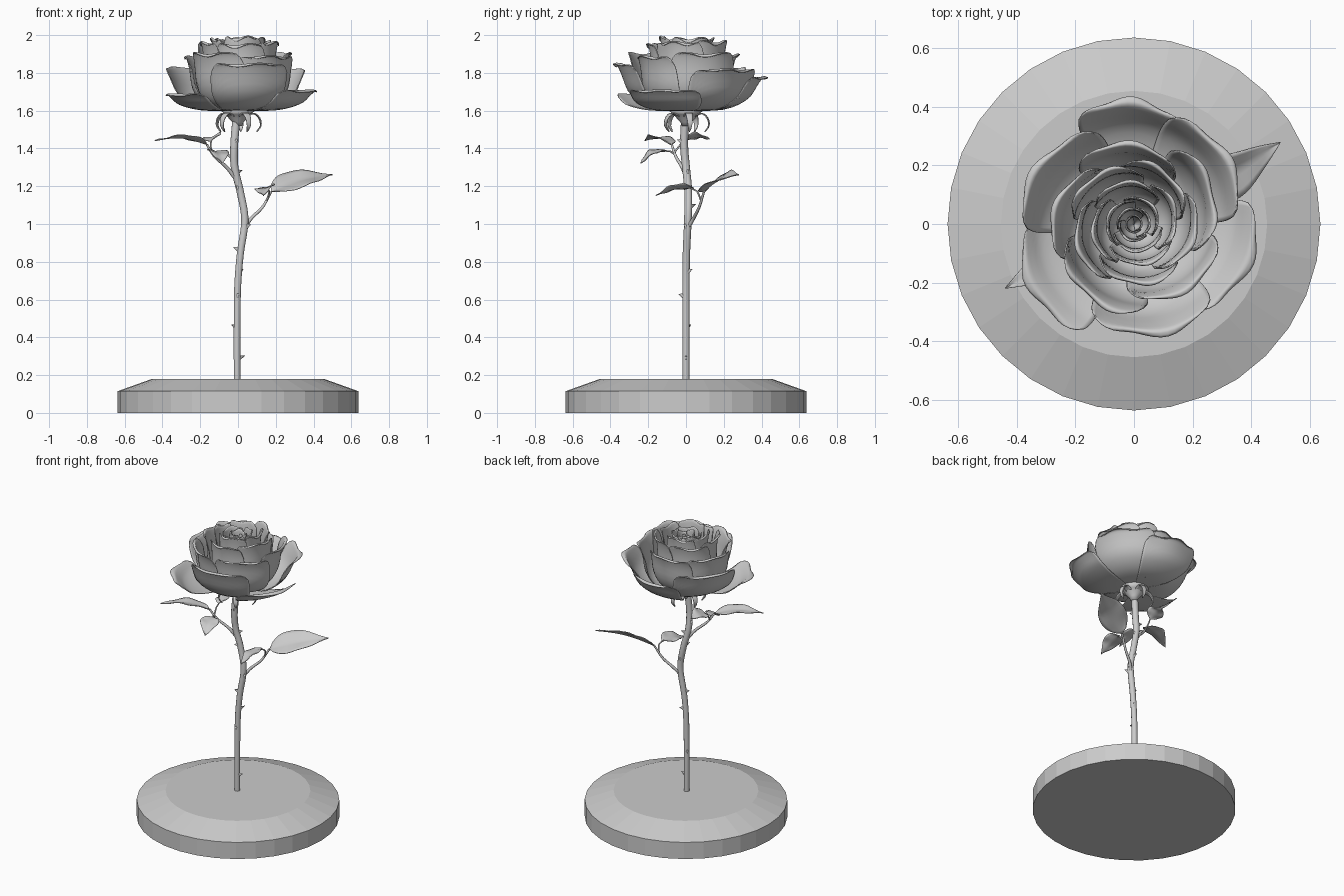
import bpy, bmesh, math, random
from mathutils import Vector

if "Cube" in bpy.data.objects:
    bpy.data.objects.remove(bpy.data.objects["Cube"])

random.seed(4)


def spline(pts, t):
    """Catmull-Rom sample of a point list, t in 0..1."""
    p = [Vector(q) for q in pts]
    n = len(p) - 1
    i = min(int(t * n), n - 1)
    f = t * n - i
    b, c = p[i], p[i + 1]
    a = p[i - 1] if i else b * 2 - c
    d = p[i + 2] if i + 2 <= n else c * 2 - b
    return 0.5 * (2 * b + (c - a) * f + (2 * a - 5 * b + 4 * c - d) * f ** 2
                  + (3 * b - a - 3 * c + d) * f ** 3)


def make(name, bm, smooth=True):
    bmesh.ops.recalc_face_normals(bm, faces=bm.faces)
    me = bpy.data.meshes.new(name)
    bm.to_mesh(me)
    bm.free()
    for f in me.polygons:
        f.use_smooth = smooth
    ob = bpy.data.objects.new(name, me)
    bpy.context.collection.objects.link(ob)
    return ob


def sheet(name, func, nu, nv, thick):
    """Thin surface from func(u in -1..1, v in 0..1)."""
    bm = bmesh.new()
    g = [[bm.verts.new(func(2 * i / nu - 1, j / nv)) for i in range(nu + 1)] for j in range(nv + 1)]
    for j in range(nv):
        for i in range(nu):
            bm.faces.new((g[j][i], g[j][i + 1], g[j + 1][i + 1], g[j + 1][i]))
    ob = make(name, bm)
    m = ob.modifiers.new("thickness", 'SOLIDIFY')
    m.thickness = thick
    m.offset = 0
    return ob


def lathe(name, profile, n, smooth):
    bm = bmesh.new()
    rings = [[bm.verts.new((r * math.cos(k * math.tau / n), r * math.sin(k * math.tau / n), z))
              for k in range(n)] for r, z in profile]
    for a, b in zip(rings, rings[1:]):
        for k in range(n):
            bm.faces.new((a[k], a[(k + 1) % n], b[(k + 1) % n], b[k]))
    bm.faces.new(rings[0])
    bm.faces.new(rings[-1])
    return make(name, bm, smooth)


def tube(name, pts, r0, r1, steps=30):
    cu = bpy.data.curves.new(name, 'CURVE')
    cu.dimensions = '3D'
    cu.bevel_depth = 1
    cu.bevel_resolution = 3
    cu.use_fill_caps = True
    s = cu.splines.new('POLY')
    s.points.add(steps)
    for i, p in enumerate(s.points):
        t = i / steps
        p.co = (*spline(pts, t), 1)
        p.radius = r0 + (r1 - r0) * t
    s.use_smooth = True
    ob = bpy.data.objects.new(name, cu)
    bpy.context.collection.objects.link(ob)
    return ob


# Base disc with sloped rim
lathe("base", [(0.637, 0), (0.637, 0.115), (0.455, 0.18)], 32, False)

# Main stem
STEM = [(-0.005, 0, 0.17), (-0.005, 0, 0.42), (-0.002, 0, 0.66), (0.012, 0.002, 0.84), (0.036, 0.01, 1.02),
        (0.012, 0.012, 1.17), (-0.018, 0, 1.3), (-0.02, -0.01, 1.42), (-0.008, -0.004, 1.56)]
tube("stem", STEM, 0.018, 0.022, 60)

# Thorns spiralling along the stem
bm = bmesh.new()
for k in range(11):
    p = spline(STEM, 0.06 + k * 0.083)
    a = k * 2.4
    d = Vector((math.cos(a), math.sin(a), 0))
    s = Vector((-d.y, d.x, 0))
    c = p + d * 0.014
    ring = [bm.verts.new(c + s * 0.007 * math.cos(q * math.tau / 6)
                         + Vector((0, 0, 0.016 * math.sin(q * math.tau / 6)))) for q in range(6)]
    tip = bm.verts.new(p + d * 0.042 + Vector((0, 0, 0.012)))
    for q in range(6):
        bm.faces.new((ring[q], ring[(q + 1) % 6], tip))
make("thorns", bm)


# Leaves: pointed, folded along the midrib, rolled about their axis
def leaf(name, base, tip, width, roll, arch):
    base, tip = Vector(base), Vector(tip)
    ax = (tip - base).normalized()
    side = ax.cross(Vector((0, 0, 1))).normalized()
    up = side.cross(ax)
    c, s = math.cos(roll), math.sin(roll)
    side, up = side * c + up * s, up * c - side * s

    def f(u, v):
        w = width / 2 * math.sin(math.pi * v ** 0.72) ** 0.9 if 0 < v < 1 else 0.001
        w *= 1 - 0.25 * v ** 3
        lift = arch * math.sin(math.pi * v) + 0.2 * w * abs(u) + 0.004 * math.sin(14 * v + u) * abs(u)
        return base.lerp(tip, v) + side * w * u + up * lift
    sheet(name, f, 8, 16, 0.004)


# Lower leaf branch
LOW = (0.175, 0.095, 1.17)
tube("lower_petiole", [(0.035, 0.01, 0.98), (0.07, 0.04, 1.03), (0.13, 0.07, 1.09), LOW], 0.011, 0.006)
tube("lower_leaf_stalk", [(0.15, 0.08, 1.12), (0.165, 0.06, 1.17), (0.15, 0.025, 1.19)], 0.005, 0.004, 10)
leaf("lower_leaf_large", LOW, (0.5, 0.28, 1.26), 0.18, -0.45, 0.02)
leaf("lower_leaf_small", (0.155, 0.04, 1.19), (0.135, -0.16, 1.15), 0.11, -0.25, 0.015)

# Upper leaf branch
UP = (-0.165, -0.075, 1.42)
tube("upper_petiole", [(-0.02, 0, 1.25), (-0.06, -0.02, 1.3), (-0.125, -0.055, 1.36), UP], 0.011, 0.006)
leaf("upper_leaf_large", UP, (-0.44, -0.22, 1.44), 0.12, -0.1, 0.025)
tube("upper_leaf_stalk", [(-0.135, -0.06, 1.37), (-0.13, -0.085, 1.385), (-0.125, -0.1, 1.385)], 0.005, 0.004, 10)
leaf("upper_leaf_front", (-0.125, -0.1, 1.385), (-0.085, -0.24, 1.32), 0.12, 0.1, 0.02)
tube("upper_leaf_stalk_back", [(-0.14, -0.06, 1.38), (-0.145, -0.03, 1.42), (-0.14, -0.01, 1.44)], 0.005, 0.004, 10)
leaf("upper_leaf_back", (-0.14, -0.01, 1.44), (-0.125, 0.125, 1.45), 0.11, 0.3, 0.015)

# Calyx under the flower
lathe("calyx", [(0.022, 1.52), (0.03, 1.54), (0.05, 1.56), (0.062, 1.58), (0.1, 1.605)], 20, True)

# Curled sepals
CURL = [(0.045, 0, 1.57), (0.085, 0, 1.585), (0.115, 0, 1.56), (0.122, 0, 1.52), (0.1, 0, 1.488)]
for k in range(5):
    a = math.radians(10 + 72 * k)

    def sepal(u, v, a=a):
        p = spline(CURL, v)
        w = 0.022 * (1 - v) ** 0.6 * u + 0.001 * u
        return (p.x * math.cos(a) - w * math.sin(a), p.x * math.sin(a) + w * math.cos(a), p.z)
    sheet("sepal_%d" % k, sepal, 4, 12, 0.006)


# Petals: cupped surfaces wrapped round the flower axis
def petal(name, ang, half, R, Z, inner=0.0, spiral=0.05):
    z0, h = 1.6, Z - 1.6
    prof = [(0.05 * R, 0, z0), ((0.5 + 0.3 * inner) * R, 0, z0 + (0.05 + 0.15 * inner) * h),
            ((0.79 + 0.16 * inner) * R, 0, z0 + (0.35 + 0.1 * inner) * h),
            (0.92 * R, 0, z0 + 0.78 * h), (0.985 * R, 0, z0 + 0.98 * h), (1.03 * R, 0, Z - 0.012)]
    ph = random.uniform(0, 6)
    ang, half = math.radians(ang), math.radians(half)

    def f(u, v):
        vv = v * (1 - 0.38 * abs(u) ** 3)
        p = spline(prof, vv)
        wave = vv ** 4 * math.sin(6 * u + ph)
        r = p.x * (1 + spiral * u) + 0.03 * R * wave
        a = ang + half * u * (1 - 0.12 * v ** 3)
        return (r * math.cos(a), r * math.sin(a), p.z + 0.035 * h * wave)
    sheet(name, f, 20, 16, 0.005)


# Outer petals follow the drawn outline: angle, half width, tip radius, tip height
OUTER = [(90, 32, 0.41, 1.78), (147, 40, 0.375, 1.83), (38, 38, 0.385, 1.82),
         (338, 37, 0.405, 1.71), (280, 40, 0.375, 1.85), (213, 36, 0.405, 1.69)]
for k, (a, w, R, Z) in enumerate(OUTER):
    petal("outer_petal_%d" % k, a, w, R, Z)

# Inner rings: count, start angle, half width, radius, height, cup amount
RINGS = [(5, 20, 46, 0.275, 1.90, 0.35), (5, 55, 50, 0.2, 1.965, 0.6), (4, 10, 58, 0.14, 1.985, 0.8),
         (3, 40, 75, 0.09, 1.975, 0.9), (3, 0, 80, 0.055, 1.96, 1.0), (2, 30, 115, 0.028, 1.95, 1.0)]
for j, (n, a0, w, R, Z, inner) in enumerate(RINGS):
    for k in range(n):
        petal("ring%d_petal_%d" % (j, k), a0 + 360 * k / n, w, R * random.uniform(0.96, 1.04),
              Z + random.uniform(-0.015, 0.01), inner, 0.1)
